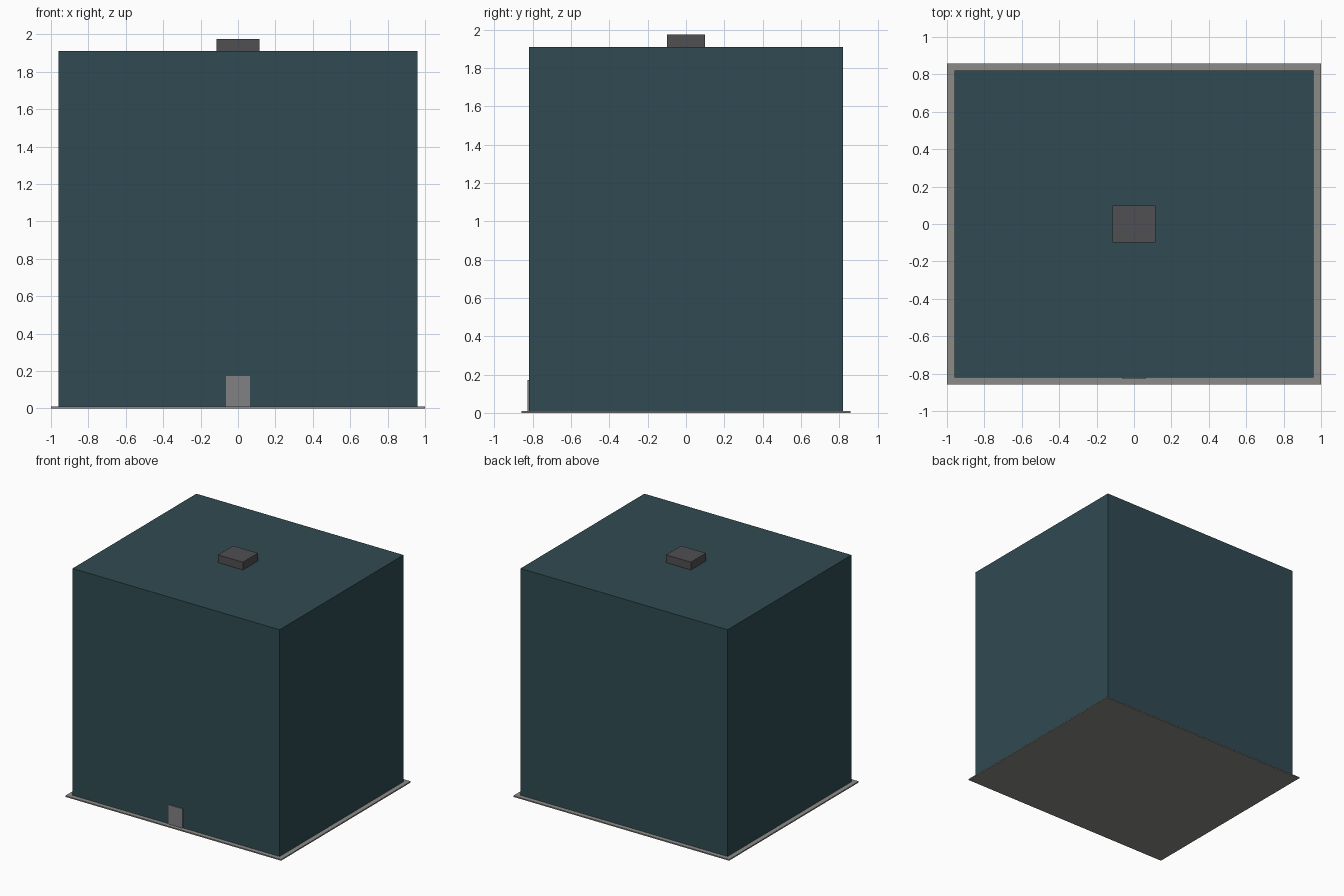
import bpy

if "Cube" in bpy.data.objects:
    bpy.data.objects.remove(bpy.data.objects["Cube"])


def material(name, color):
    mat = bpy.data.materials.new(name)
    mat.diffuse_color = (*color, 1.0)
    mat.use_nodes = True
    mat.node_tree.nodes["Principled BSDF"].inputs["Base Color"].default_value = mat.diffuse_color
    return mat


def box(name, x, y, z, mat):
    """Box from (min, max) ranges on each axis."""
    centre = [(a + b) / 2 for a, b in (x, y, z)]
    bpy.ops.mesh.primitive_cube_add(size=1, location=centre)
    obj = bpy.context.object
    obj.name = name
    obj.scale = [b - a for a, b in (x, y, z)]
    bpy.ops.object.transform_apply(location=False, rotation=False, scale=True)
    obj.data.materials.append(mat)
    return obj


glass = material("dark_teal", (0.03, 0.07, 0.085))
concrete = material("concrete_grey", (0.26, 0.26, 0.25))
door_grey = material("door_grey", (0.22, 0.22, 0.23))
dark = material("dark_grey", (0.08, 0.08, 0.085))

# Ground slab
box("base_slab", (-1, 1), (-0.858, 0.858), (0, 0.01), concrete)
# Main building block
box("building_body", (-0.96, 0.96), (-0.82, 0.82), (0.01, 1.91), glass)
# Rooftop unit
box("rooftop_unit", (-0.115, 0.115), (-0.1, 0.1), (1.91, 1.975), dark)
# Entrance on the front wall
box("front_door", (-0.063, 0.063), (-0.827, -0.82), (0.01, 0.172), door_grey)
